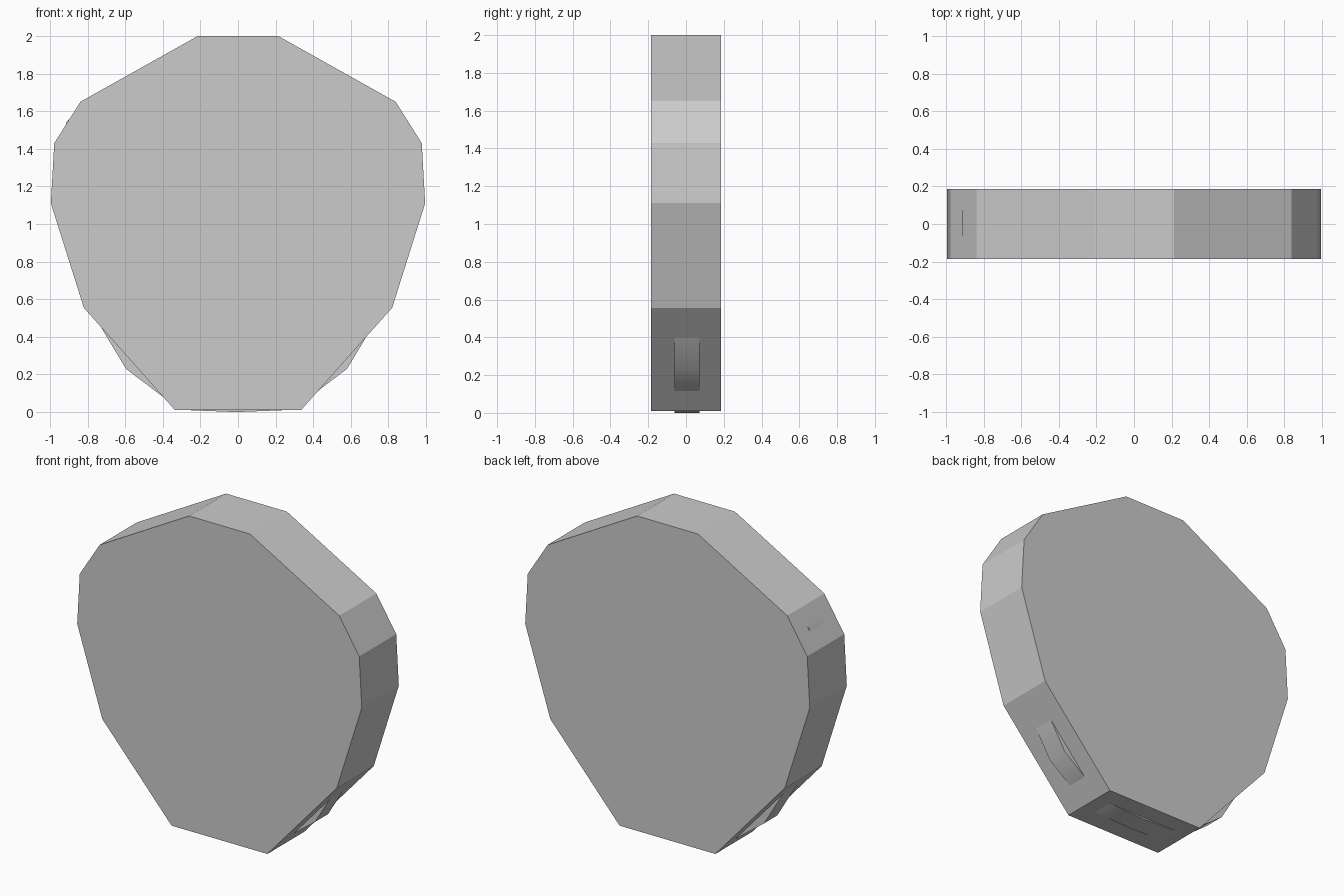
import bpy, bmesh, math

if "Cube" in bpy.data.objects:
    bpy.data.objects.remove(bpy.data.objects["Cube"])


def plate(name, half, y0, y1, shift=0.0):
    """Extrude a mirrored half outline (x, z) from y0 to y1."""
    outline = half + [(-x, z) for x, z in reversed(half) if x > 0]
    bm = bmesh.new()
    face = bm.faces.new([bm.verts.new((x + shift, y0, z)) for x, z in outline])
    ext = bmesh.ops.extrude_face_region(bm, geom=[face])
    verts = [v for v in ext["geom"] if isinstance(v, bmesh.types.BMVert)]
    bmesh.ops.translate(bm, verts=verts, vec=(0, y1 - y0, 0))
    bmesh.ops.recalc_face_normals(bm, faces=bm.faces)
    mesh = bpy.data.meshes.new(name)
    bm.to_mesh(mesh)
    bm.free()
    obj = bpy.data.objects.new(name, mesh)
    bpy.context.collection.objects.link(obj)
    return obj


# Faceted outer body
plate("outer_plate",
      [(0.335, 0.01), (0.82, 0.555), (0.995, 1.11),
       (0.977, 1.43), (0.838, 1.65), (0.213, 2.0)], -0.185, 0.185)

# Narrow inner core that breaks through the rim near the base
core = plate("inner_core",
             [(0.0, 0.0), (0.30, 0.012), (0.588, 0.23), (0.81, 0.60),
              (0.96, 1.10), (0.904, 1.545), (0.68, 1.72), (0.2, 1.97)],
             -0.06, 0.072, -0.008)
bpy.context.view_layer.objects.active = core
core.select_set(True)
bpy.ops.object.shade_smooth_by_angle(angle=math.radians(45))
